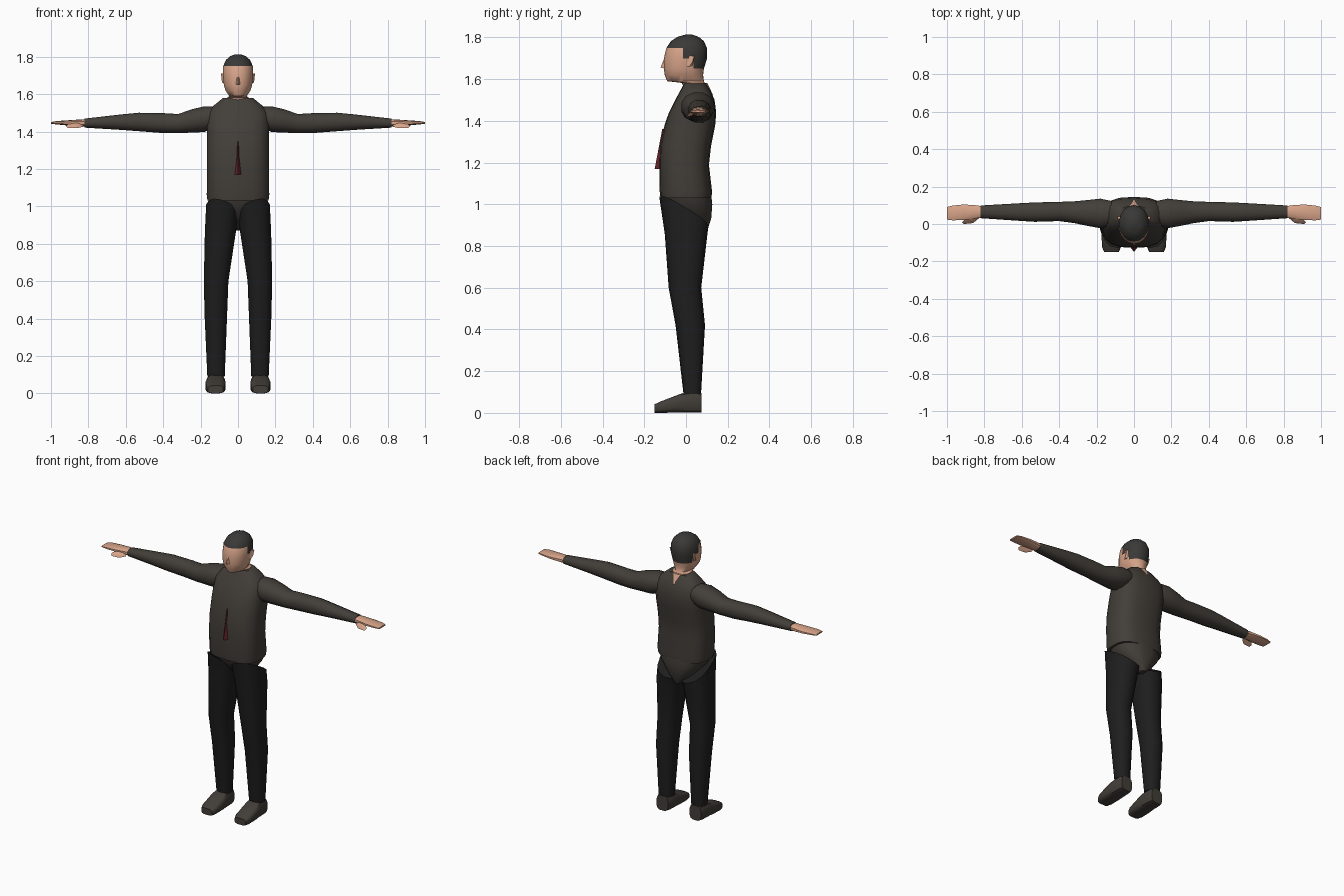
import bpy, bmesh, math


def material(name, rgb):
    m = bpy.data.materials.new(name)
    m.diffuse_color = (*rgb, 1)
    return m


SUIT = material("dark_brown_cloth", (0.055, 0.048, 0.040))
TROUSER = material("black_cloth", (0.013, 0.013, 0.013))
SKIN = material("skin", (0.68, 0.37, 0.25))
HAIR = material("dark_hair", (0.042, 0.041, 0.038))
TIE = material("dark_red", (0.13, 0.017, 0.021))


def finish(bm, name, mats):
    bmesh.ops.recalc_face_normals(bm, faces=bm.faces)
    me = bpy.data.meshes.new(name)
    bm.to_mesh(me)
    bm.free()
    for m in mats:
        me.materials.append(m)
    ob = bpy.data.objects.new(name, me)
    bpy.context.collection.objects.link(ob)
    return ob


def loft(rings, axis, n=14, power=2.0, side=1, tilt=None):
    """Skin rounded cross-sections (position, u0, u1, v0, v1) along an axis."""
    bm = bmesh.new()
    loops = []
    for k, (w, u0, u1, v0, v1) in enumerate(rings):
        loop = []
        for i in range(n):
            a = 2 * math.pi * (i + 0.5) / n
            c = math.copysign(abs(math.cos(a)) ** (2 / power), math.cos(a))
            s = math.copysign(abs(math.sin(a)) ** (2 / power), math.sin(a))
            u = (u0 + u1) / 2 + c * (u1 - u0) / 2
            v = (v0 + v1) / 2 + s * (v1 - v0) / 2
            h = w
            if tilt and k == len(rings) - 1:
                h += c * tilt[0] + s * tilt[1]
            p = {"x": (h, u, v), "y": (u, h, v), "z": (u, v, h)}[axis]
            loop.append(bm.verts.new((p[0] * side, p[1], p[2])))
        loops.append(loop)
    for a, b in zip(loops, loops[1:]):
        for i in range(n):
            j = (i + 1) % n
            bm.faces.new((a[i], a[j], b[j], b[i]))
    bm.faces.new(loops[0])
    bm.faces.new(loops[-1])
    return bm


def solid(name, points, mat, side=1):
    """Convex faceted piece around a few points."""
    bm = bmesh.new()
    for x, y, z in points:
        bm.verts.new((x * side, y, z))
    bmesh.ops.convex_hull(bm, input=bm.verts)
    return finish(bm, name, [mat])


def sym(rows):
    return [(z, -hx, hx, y0, y1) for z, hx, y0, y1 in rows]


# Torso
torso = sym([(1.03, .165, -.122, .122), (1.06, .169, -.126, .125),
             (1.19, .168, -.128, .110), (1.28, .167, -.124, .120),
             (1.38, .167, -.103, .140), (1.44, .167, -.082, .145),
             (1.50, .163, -.052, .137), (1.54, .130, -.030, .120),
             (1.58, .080, -.008, .095)])
finish(loft(torso, "z", 18, 2.8), "torso", [SUIT])

# Pelvis showing between and behind the trouser tops
pelvis = sym([(.87, .015, .05, .10), (.93, .085, -.05, .122),
              (1.00, .145, -.105, .128), (1.05, .155, -.118, .122)])
finish(loft(pelvis, "z", 16, 2.4), "pelvis", [SUIT])

# Tie wedge
solid("tie", [(-.021, -.122, 1.17), (.021, -.122, 1.17), (0, -.15, 1.17),
              (0, -.10, 1.17), (0, -.114, 1.36), (0, -.10, 1.36)], TIE)

# Head and neck, with hair chosen by height and depth
head = sym([(1.53, .060, .005, .098), (1.582, .057, -.02, .09),
            (1.59, .048, -.09, .086), (1.62, .068, -.102, .082),
            (1.65, .077, -.106, .086), (1.70, .082, -.106, .101),
            (1.75, .080, -.094, .100), (1.782, .066, -.072, .086),
            (1.802, .044, -.042, .062), (1.813, .015, -.005, .03)])
bm = loft(head, "z", 18, 2.1)
for y in (-.015, .035):
    bmesh.ops.bisect_plane(bm, geom=bm.verts[:] + bm.edges[:] + bm.faces[:],
                           plane_co=(0, y, 0), plane_no=(0, 1, 0))
for f in bm.faces:
    c = f.calc_center_median()
    hair = c.z > 1.75 or (c.y > -.015 and c.z > 1.70) or (c.y > .035 and c.z > 1.65)
    f.material_index = int(hair)
finish(bm, "head", [SKIN, HAIR])

# Nose
solid("nose", [(-.014, -.10, 1.65), (.014, -.10, 1.65), (0, -.122, 1.656),
               (-.006, -.10, 1.71), (.006, -.10, 1.71)], SKIN)

# Bare nape above the collar
solid("nape", [(-.045, .084, 1.582), (.045, .084, 1.582), (0, .102, 1.582),
               (0, .129, 1.525), (0, .115, 1.525)], SKIN)

arm = [(.12, -.01, .125, 1.42, 1.535), (.18, -.025, .138, 1.395, 1.537),
       (.25, -.012, .130, 1.392, 1.520), (.32, .003, .123, 1.390, 1.495),
       (.40, .014, .120, 1.390, 1.500), (.53, .010, .117, 1.400, 1.502),
       (.62, .016, .112, 1.407, 1.493), (.82, .030, .100, 1.420, 1.470)]
hand = [(.80, .035, .095, 1.425, 1.465), (.85, .028, .102, 1.428, 1.464),
        (.91, .020, .106, 1.432, 1.460), (.97, .018, .100, 1.438, 1.456),
        (1.0, .022, .092, 1.441, 1.451)]
leg = [(.09, .070, .165, -.012, .072), (.42, .057, .180, -.050, .091),
       (.60, .050, .184, -.083, .073), (.86, .010, .179, -.102, .103),
       (.965, .000, .172, -.128, .108)]
shoe = [(-.15, .080, .160, 0, .042), (-.12, .068, .173, 0, .056),
        (-.05, .066, .174, 0, .083), (-.01, .068, .170, 0, .098),
        (.05, .070, .168, 0, .100), (.075, .078, .160, 0, .096)]

for label, s in (("right", 1), ("left", -1)):
    # Sleeve, hand and thumb
    finish(loft(arm, "x", 12, 2.2, s), label + "_sleeve", [SUIT])
    finish(loft(hand, "x", 10, 2.6, s), label + "_hand", [SKIN])
    solid(label + "_thumb", [(.83, .05, 1.45), (.83, .03, 1.425), (.86, .005, 1.418),
                             (.91, .000, 1.418), (.92, .010, 1.430), (.89, .04, 1.452),
                             (.86, .012, 1.438)], SKIN, s)
    # Ear
    solid(label + "_ear", [(.076, .00, 1.66), (.076, .03, 1.66), (.074, .00, 1.71),
                           (.074, .04, 1.71), (.090, .04, 1.71), (.089, .03, 1.68),
                           (.084, .015, 1.66)], SKIN, s)
    # Trouser leg, top edge sloping down to the back and inwards
    finish(loft(leg, "z", 14, 2.4, s, (.025, -.07)), label + "_trouser_leg", [TROUSER])
    # Shoe
    finish(loft(shoe, "y", 12, 3.5, s), label + "_shoe", [SUIT])

# Soft shading with crisp creases
for ob in bpy.data.objects:
    ob.select_set(True)
bpy.context.view_layer.objects.active = bpy.data.objects["torso"]
bpy.ops.object.shade_smooth_by_angle(angle=math.radians(40))
